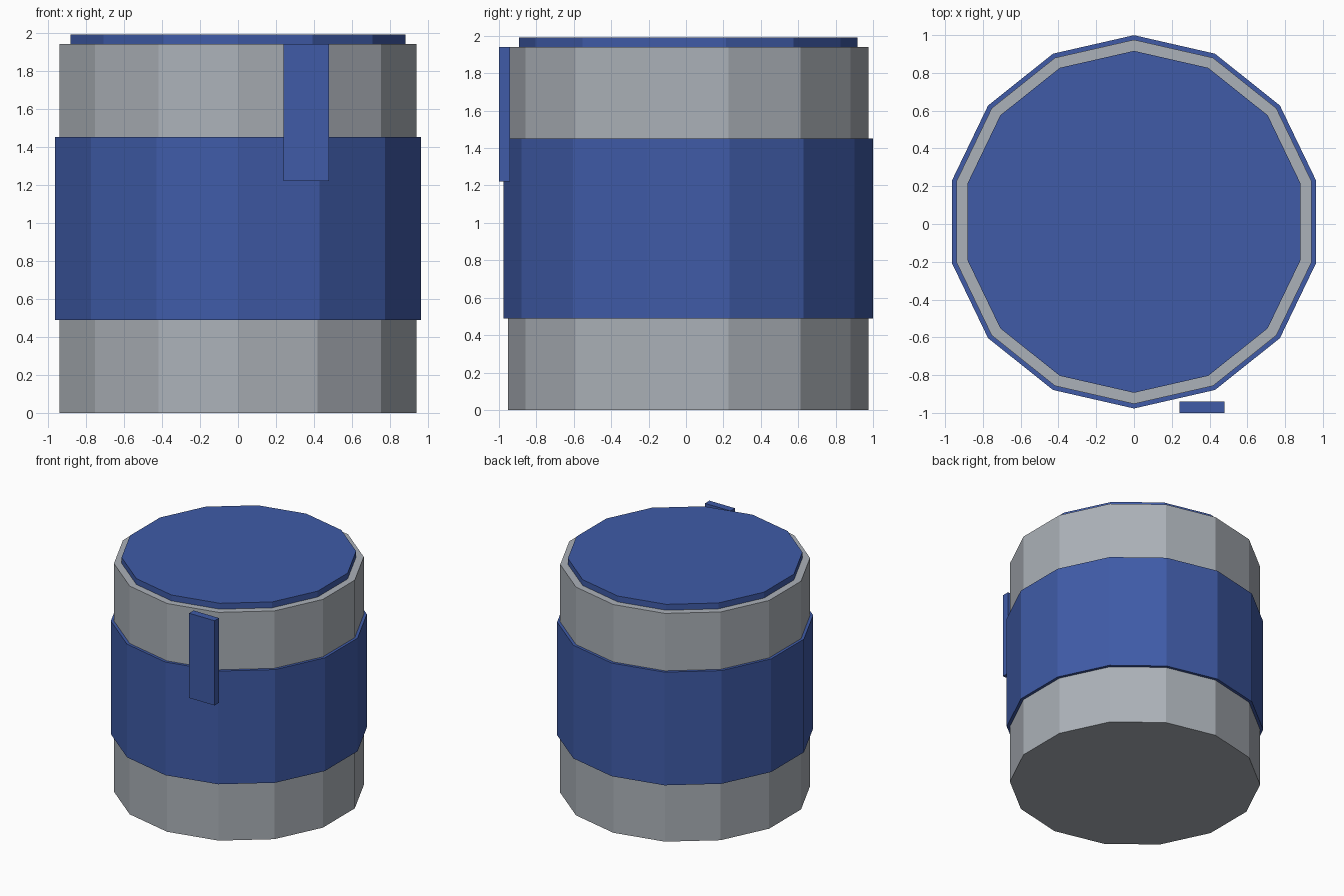
import bpy
import math

if "Cube" in bpy.data.objects:
    bpy.data.objects.remove(bpy.data.objects["Cube"])

SIDES = 14
CENTRE_Y = 0.0115


def material(name, rgb):
    m = bpy.data.materials.new(name)
    m.diffuse_color = (*rgb, 1.0)
    m.use_nodes = True
    m.node_tree.nodes["Principled BSDF"].inputs["Base Color"].default_value = m.diffuse_color
    return m


grey = material("light_grey", (0.41, 0.44, 0.48))
blue = material("blue", (0.05, 0.105, 0.39))


def drum(name, radius, z0, z1, mat):
    """Upright flat-sided drum with one corner pointing to the back."""
    bpy.ops.mesh.primitive_cylinder_add(
        vertices=SIDES, radius=radius, depth=z1 - z0,
        location=(0, CENTRE_Y, (z0 + z1) / 2))
    ob = bpy.context.object
    ob.name = name
    ob.data.materials.append(mat)
    return ob


# Canister body, wide label band and recessed lid
drum("body", 0.964, 0.0, 1.94, grey)
drum("band", 0.988, 0.49, 1.452, blue)
drum("lid", 0.905, 1.90, 1.99, blue)

# Flat tab hanging off the front
bpy.ops.mesh.primitive_cube_add(size=1, location=(0.36, -0.97, 1.58))
tab = bpy.context.object
tab.name = "front_tab"
tab.scale = (0.24, 0.06, 0.72)
bpy.ops.object.transform_apply(location=False, rotation=False, scale=True)
tab.data.materials.append(blue)
